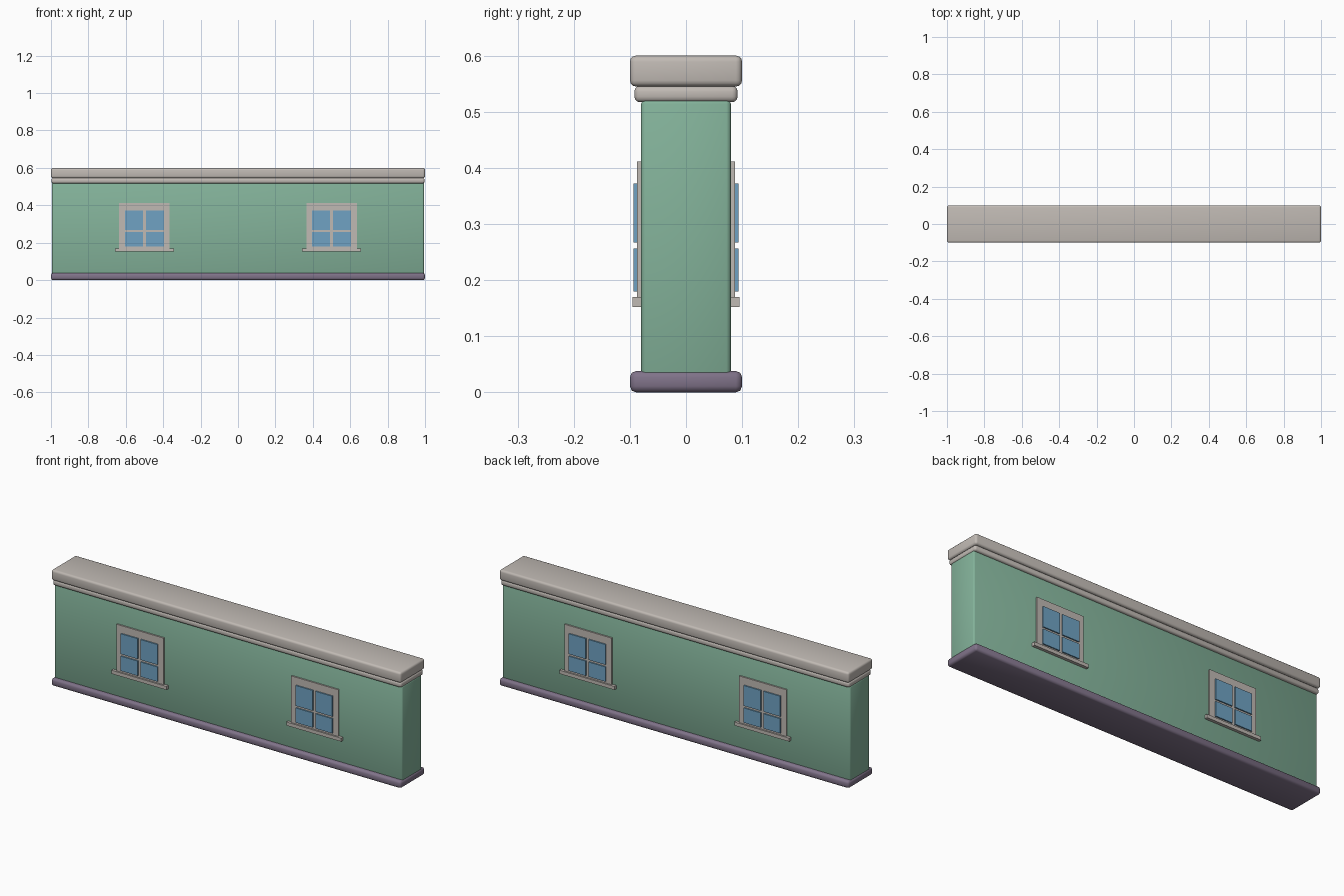
import bpy
import math

if "Cube" in bpy.data.objects:
    bpy.data.objects.remove(bpy.data.objects["Cube"])


def material(name, rgb):
    m = bpy.data.materials.new(name)
    m.diffuse_color = (*rgb, 1.0)
    m.use_nodes = True
    m.node_tree.nodes["Principled BSDF"].inputs["Base Color"].default_value = m.diffuse_color
    return m


GREEN = material("green_wall", (0.23, 0.45, 0.325))
STONE = material("pale_stone", (0.53, 0.49, 0.455))
PURPLE = material("purple_base", (0.215, 0.17, 0.25))
GLASS = material("blue_glass", (0.16, 0.365, 0.55))


def box(name, lo, hi, mat, bevel=0.0, segments=2):
    """Axis-aligned box between two corners, optionally with rounded edges."""
    bpy.ops.mesh.primitive_cube_add(size=1, location=[(a + b) / 2 for a, b in zip(lo, hi)])
    ob = bpy.context.object
    ob.name = name
    ob.scale = [abs(b - a) for a, b in zip(lo, hi)]
    bpy.ops.object.transform_apply(location=False, rotation=False, scale=True)
    ob.data.materials.append(mat)
    if bevel:
        mod = ob.modifiers.new("rounded_edges", 'BEVEL')
        mod.width = bevel
        mod.segments = segments
        bpy.ops.object.modifier_apply(modifier=mod.name)
        bpy.ops.object.shade_smooth_by_angle(angle=math.radians(50))
    return ob


def slab(name, half_x, half_y, z0, z1, mat, bevel, segments=2):
    """Long centred course of the wall."""
    return box(name, (-half_x, -half_y, z0), (half_x, half_y, z1), mat, bevel, segments)


# Wall courses from the ground up
slab("base_course", 1.0, 0.10, 0.0, 0.038, PURPLE, 0.011)
slab("wall_body", 0.995, 0.08, 0.025, 0.522, GREEN, 0.008)
slab("lower_cornice", 0.997, 0.092, 0.517, 0.546, STONE, 0.010, 3)
slab("top_cornice", 1.0, 0.10, 0.545, 0.60, STONE, 0.011, 3)


def window(tag, cx, side):
    """Window with frame, sill and four panes; side is -1 for front, 1 for back."""
    def part(name, x0, x1, z0, z1, depth, mat, start=0.079):
        ys = sorted((side * start, side * depth))
        box(f"{tag}_{name}", (cx + x0, ys[0], z0), (cx + x1, ys[1], z1), mat)

    part("frame", -0.135, 0.135, 0.165, 0.411, 0.0875, STONE)
    part("sill", -0.157, 0.157, 0.152, 0.170, 0.0955, STONE)
    for col, (x0, x1) in enumerate(((-0.105, -0.008), (0.008, 0.105))):
        for row, (z0, z1) in enumerate(((0.180, 0.256), (0.267, 0.372))):
            part(f"pane_{col}_{row}", x0, x1, z0, z1, 0.094, GLASS, 0.086)


# Two windows on each long face
for face, side in (("front", -1), ("back", 1)):
    for pos, cx in (("left", -0.5), ("right", 0.5)):
        window(f"{face}_{pos}_window", cx, side)
